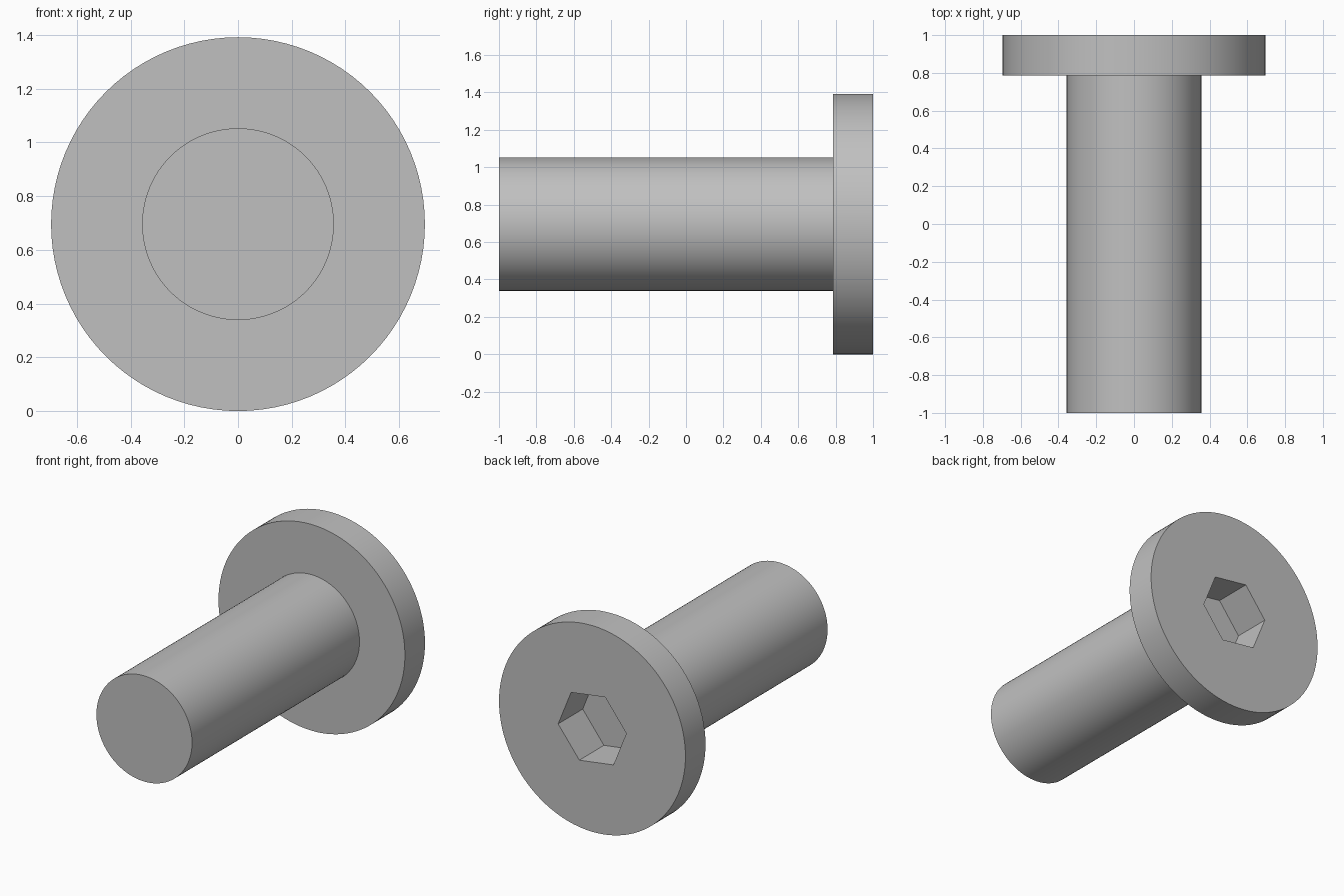
import bpy, bmesh, math

if "Cube" in bpy.data.objects:
    bpy.data.objects.remove(bpy.data.objects["Cube"], do_unlink=True)

HEAD_R, SHANK_R, HEX_R = 0.696, 0.357, 0.257
HEAD_FRONT, SOCKET_DEPTH = 0.786, 0.262
SEGMENTS = 96

steel = bpy.data.materials.new("grey_steel")
steel.use_nodes = True
colour = (0.53, 0.53, 0.53, 1)
steel.diffuse_color = colour
steel.node_tree.nodes["Principled BSDF"].inputs["Base Color"].default_value = colour


def turned_solid(name, profile, sides, turn=0.0):
    """Closed solid around the y axis from (radius, y) steps."""
    bm = bmesh.new()
    rings = []
    for radius, y in profile:
        angles = [turn + math.tau * i / sides for i in range(sides)]
        rings.append([bm.verts.new((radius * math.cos(a), y, HEAD_R + radius * math.sin(a)))
                      for a in angles])
    for a, b in zip(rings, rings[1:]):
        for i in range(sides):
            j = (i + 1) % sides
            bm.faces.new((a[i], a[j], b[j], b[i]))
    bm.faces.new(rings[0])
    bm.faces.new(rings[-1])
    bmesh.ops.recalc_face_normals(bm, faces=bm.faces[:])
    mesh = bpy.data.meshes.new(name)
    bm.to_mesh(mesh)
    bm.free()
    mesh.materials.append(steel)
    obj = bpy.data.objects.new(name, mesh)
    bpy.context.collection.objects.link(obj)
    return obj


# Shank and flat disc head in one piece
bolt = turned_solid("bolt", [(SHANK_R, -1), (SHANK_R, HEAD_FRONT),
                             (HEAD_R, HEAD_FRONT), (HEAD_R, 1)], SEGMENTS)

# Hexagonal key socket sunk into the back of the head
cutter = turned_solid("socket_cutter", [(HEX_R, 1 - SOCKET_DEPTH), (HEX_R, 1.1)],
                      6, math.radians(52))
cutter.hide_render = True
socket = bolt.modifiers.new("socket", 'BOOLEAN')
socket.operation = 'DIFFERENCE'
socket.solver = 'EXACT'
socket.object = cutter

bpy.ops.object.select_all(action='DESELECT')
bolt.select_set(True)
bpy.context.view_layer.objects.active = bolt
bpy.ops.object.modifier_apply(modifier=socket.name)
bpy.data.objects.remove(cutter, do_unlink=True)

# Smooth round sides, crisp rims
bpy.ops.object.shade_smooth_by_angle(angle=math.radians(30))
